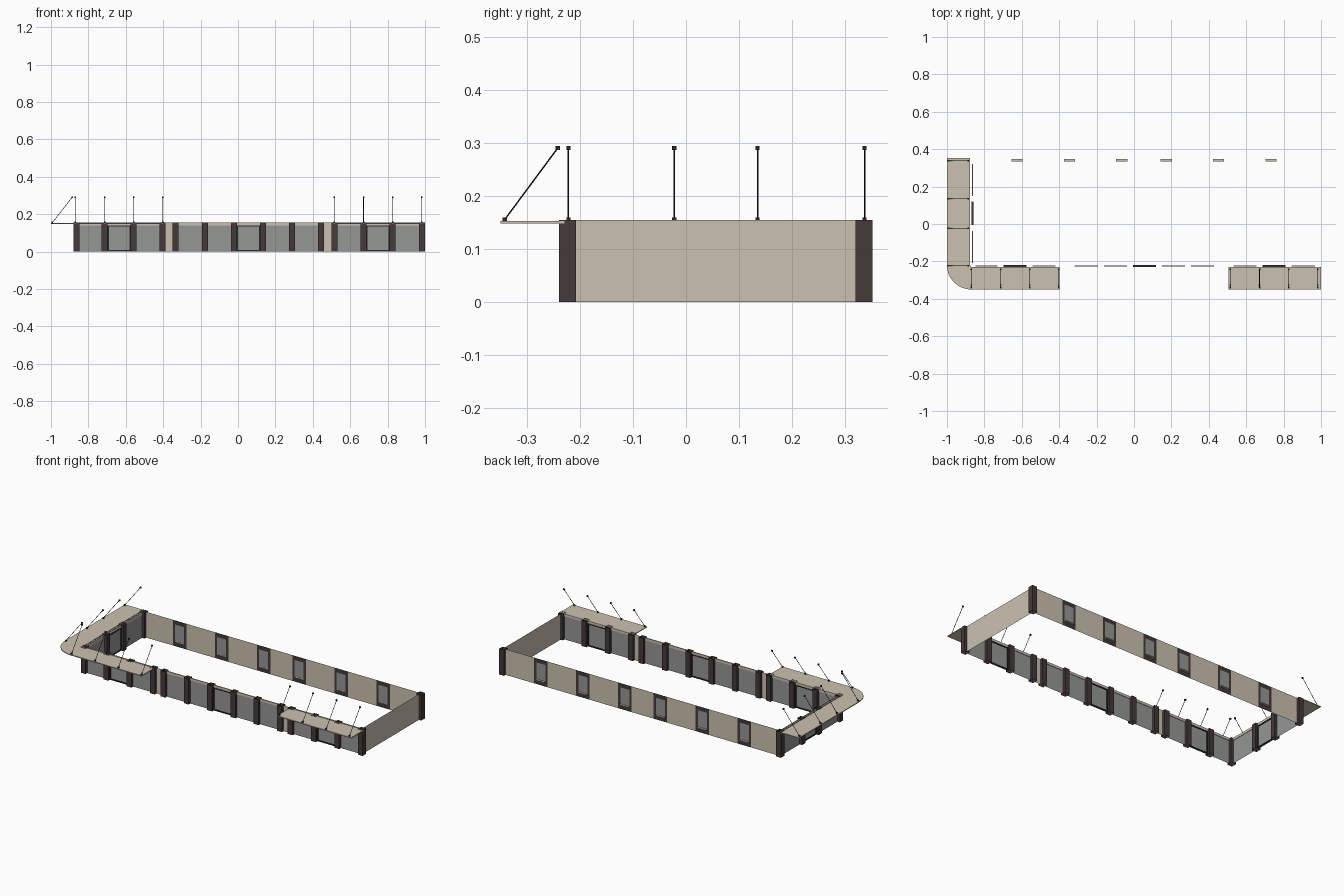
import bpy, bmesh, math
from mathutils import Vector, Matrix

if "Cube" in bpy.data.objects:
    bpy.data.objects.remove(bpy.data.objects["Cube"])


def mat(name, r, g, b):
    m = bpy.data.materials.new(name)
    m.diffuse_color = (r, g, b, 1)
    m.use_nodes = True
    m.node_tree.nodes["Principled BSDF"].inputs["Base Color"].default_value = m.diffuse_color
    return m


BEIGE = mat("beige_plaster", 0.60, 0.54, 0.44)
DARK = mat("dark_brown_pillar", 0.060, 0.042, 0.042)
GLASS = mat("grey_glass", 0.30, 0.31, 0.30)
BLACK = mat("black_metal", 0.022, 0.022, 0.022)

H = 0.155            # wall height
YF, YB = -0.224, 0.336
XL, XR = -0.864, 0.983


def finish(name, bm, m):
    me = bpy.data.meshes.new(name)
    bm.to_mesh(me)
    bm.free()
    me.materials.append(m)
    ob = bpy.data.objects.new(name, me)
    bpy.context.collection.objects.link(ob)
    return ob


def box(name, lo, hi, m, open_ends=False):
    bm = bmesh.new()
    bmesh.ops.create_cube(bm, size=1)
    for v in bm.verts:
        v.co = Vector([lo[i] + (v.co[i] + 0.5) * (hi[i] - lo[i]) for i in range(3)])
    if open_ends:
        bmesh.ops.delete(bm, geom=[f for f in bm.faces if abs(f.normal.z) > 0.9], context='FACES')
    return finish(name, bm, m)


def panel(name, p, q, z0, z1, m):
    # single upright sheet between plan points p and q
    bm = bmesh.new()
    bm.faces.new([bm.verts.new(c) for c in
                  ((*p, z0), (*q, z0), (*q, z1), (*p, z1))])
    return finish(name, bm, m)


def pillar(name, x, y, r=0.016):
    box(name, (x - r, y - r, 0), (x + r, y + r, H), DARK, True)


def rod(name, a, b, r=0.0014):
    a, b = Vector(a), Vector(b)
    d = b - a
    bm = bmesh.new()
    bmesh.ops.create_cone(bm, cap_ends=True, segments=8, radius1=r, radius2=r, depth=d.length,
                          matrix=Matrix.Translation((a + b) / 2) @ d.to_track_quat('Z', 'Y').to_matrix().to_4x4())
    finish(name, bm, BLACK)


def bay(name, p, q, door=False):
    # glazing between two pillars, with a beige lintel and optional door frame
    p, q = Vector(p), Vector(q)
    u = (q - p).normalized()
    a, b = p + u * 0.016, q - u * 0.016
    panel(name + "_glass", a, b, 0, 0.14, GLASS)

    def strip(n, s, e, z0, z1, t, m):
        w = Vector((abs(u.y), abs(u.x))) * t
        lo = [min(s[i], e[i]) - w[i] for i in (0, 1)]
        hi = [max(s[i], e[i]) + w[i] for i in (0, 1)]
        box(n, (*lo, z0), (*hi, z1), m)

    strip(name + "_lintel", a, b, 0.14, H, 0.003, BEIGE)
    if door:
        t = 0.006
        strip(name + "_door_head", a, b, 0.134, 0.14, 0.005, BLACK)
        strip(name + "_door_foot", a, b, 0.003, 0.009, 0.005, BLACK)
        strip(name + "_door_jamb_a", a, a + u * t, 0.009, 0.134, 0.005, BLACK)
        strip(name + "_door_jamb_b", b - u * t, b, 0.009, 0.134, 0.005, BLACK)


# front facade
front = [XL, -0.713, -0.558, -0.403, -0.333, -0.177, -0.021, 0.134, 0.289,
         0.445, 0.515, 0.671, 0.827, XR]
for i, x in enumerate(front):
    pillar(f"front_pillar_{i}", x, YF)
for i, (a, b) in enumerate(zip(front, front[1:])):
    if b - a < 0.1:
        panel(f"front_solid_panel_{i}", (a + 0.016, YF), (b - 0.016, YF), 0, H, BEIGE)
    else:
        bay(f"front_bay_{i}", (a, YF), (b, YF), i in (1, 6, 11))

# left facade
side = [YF, -0.022, 0.135, YB]
for i, y in enumerate(side[1:]):
    pillar(f"left_pillar_{i}", XL, y)
for i, (a, b) in enumerate(zip(side, side[1:])):
    bay(f"left_bay_{i}", (XL, a), (XL, b), i == 1)

# right wall and back corner pillar
pillar("back_right_pillar", XR, YB)
panel("right_wall", (XR, YF + 0.016), (XR, YB - 0.016), 0, H, BEIGE)

# back wall with dark window surrounds
x = XL + 0.016
for i, c in enumerate([-0.625, -0.345, -0.065, 0.172, 0.452, 0.732]):
    l, r, w, z0, z1 = c - 0.045, c + 0.045, 0.03, 0.03, 0.13
    panel(f"back_wall_{i}", (x, YB), (l, YB), 0, H, BEIGE)
    x = r
    panel(f"window_surround_left_{i}", (l, YB), (c - w, YB), 0, H, DARK)
    panel(f"window_surround_right_{i}", (c + w, YB), (r, YB), 0, H, DARK)
    panel(f"window_surround_top_{i}", (c - w, YB), (c + w, YB), z1, H, DARK)
    panel(f"window_surround_bottom_{i}", (c - w, YB), (c + w, YB), 0, z0, DARK)
    panel(f"window_glass_{i}", (c - w, YB), (c + w, YB), z0, z1, GLASS)
    box(f"window_sill_{i}", (c - w, 0.335, z0 - 0.004), (c + w, 0.348, z0), BEIGE)
panel("back_wall_end", (x, YB), (XR - 0.016, YB), 0, H, BEIGE)

# canopies
C0, C1 = 0.148, 0.153
box("front_left_canopy", (-0.87, -0.35, C0), (-0.398, -0.229, C1), BEIGE)
box("front_right_canopy", (0.505, -0.35, C0), (1.0, -0.229, C1), BEIGE)
box("left_canopy", (-1.0, -0.22, C0), (-0.877, 0.352, C1), BEIGE)
bm = bmesh.new()
pts = [(-0.87, -0.229), (-0.877, -0.22)]
for k in range(13):
    t = math.pi + k * math.pi / 24
    pts.append((-0.87 + 0.13 * math.cos(t), -0.22 + 0.13 * math.sin(t)))
f = bm.faces.new([bm.verts.new((*p, C0)) for p in pts])
ext = bmesh.ops.extrude_face_region(bm, geom=[f])
bmesh.ops.translate(bm, vec=(0, 0, C1 - C0), verts=[g for g in ext["geom"] if isinstance(g, bmesh.types.BMVert)])
bmesh.ops.recalc_face_normals(bm, faces=bm.faces)
finish("corner_canopy", bm, BEIGE)

# suspension rods with end brackets
hangers = [((x, -0.342, 0.156), (x, -0.242, 0.291))
           for x in (-0.87, -0.713, -0.558, -0.403, 0.515, 0.671, 0.827, XR)]
hangers += [((-0.992, y, 0.156), (-0.886, y, 0.291)) for y in (-0.222, -0.022, 0.135, 0.337)]
for i, (a, b) in enumerate(hangers):
    rod(f"hanger_rod_{i}", a, b)
    for n, p in (("foot", a), ("top", b)):
        box(f"hanger_{n}_{i}", [c - 0.004 for c in p], [c + 0.004 for c in p], BLACK)
